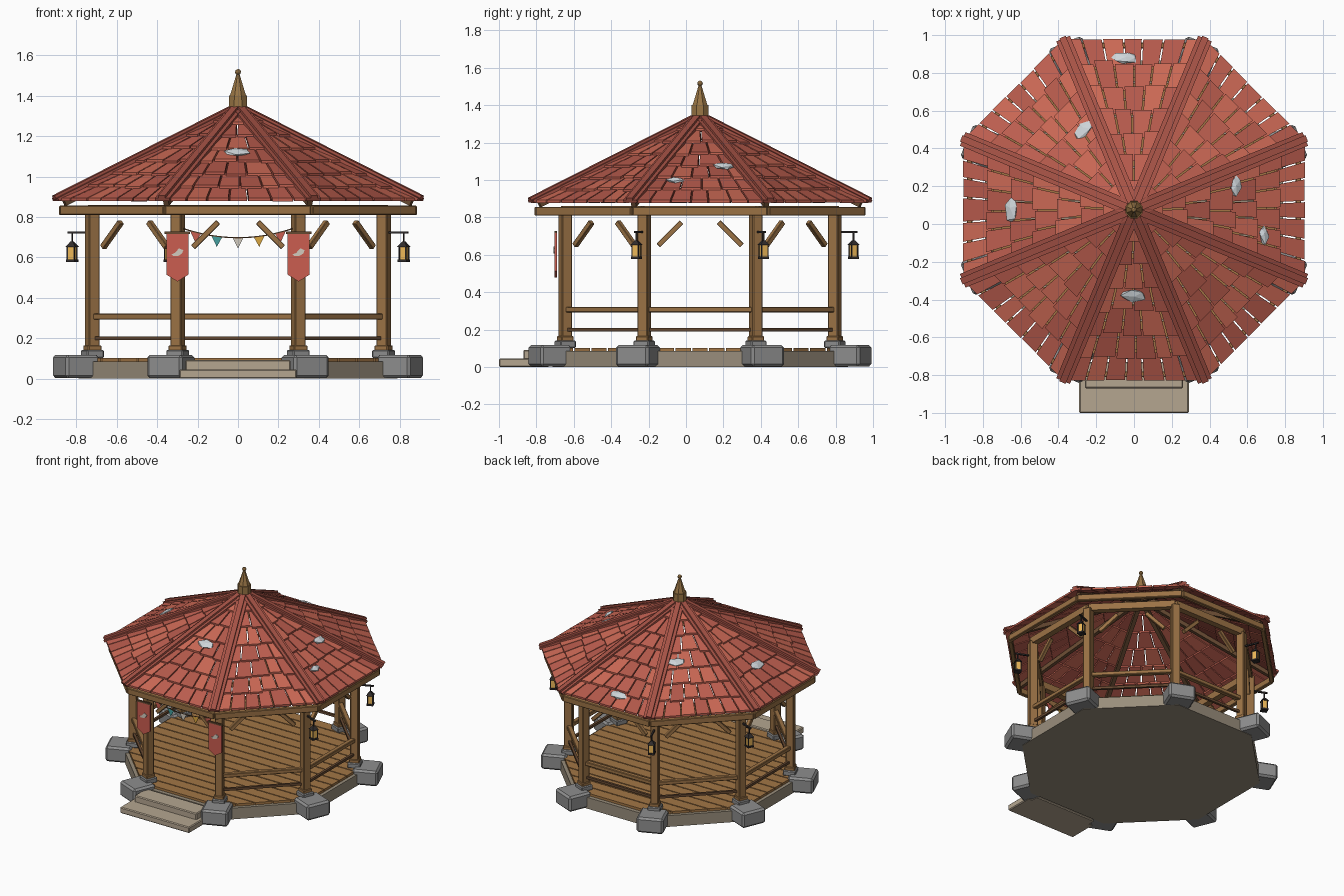
import bpy, bmesh, math, random
from mathutils import Vector, Matrix

if "Cube" in bpy.data.objects:
    bpy.data.objects.remove(bpy.data.objects["Cube"])
random.seed(4)
CY = 0.075
T = math.tan(math.pi / 8)
C8 = math.cos(math.pi / 8)

def mat(name, r, g, b):
    m = bpy.data.materials.new(name)
    m.diffuse_color = (r, g, b, 1)
    m.use_nodes = True
    m.node_tree.nodes["Principled BSDF"].inputs["Base Color"].default_value = m.diffuse_color
    return m

WOOD = mat("wood", .33, .17, .06)
DARK = mat("dark_wood", .13, .065, .03)
DECK = mat("deck_wood", .36, .18, .06)
IRON = mat("iron", .03, .025, .025)
AMBER = mat("amber", .85, .48, .1)
STONE = mat("stone", .27, .27, .27)
SAND = mat("sandstone", .46, .38, .28)
BASE = mat("base_stone", .32, .27, .2)
PALE = mat("pale_slate", .62, .67, .7)
RED = mat("red_cloth", .6, .11, .08)
TEAL = mat("teal_cloth", .06, .35, .35)
GOLD = mat("gold_cloth", .7, .38, .05)
CREAM = mat("cream_cloth", .65, .6, .52)
BRASS = mat("brass", .32, .18, .06)
HIP = mat("hip_red", .38, .085, .06)
TILES = [mat("tile_a", .6, .14, .09), mat("tile_b", .52, .115, .08), mat("tile_c", .46, .1, .07)]

def finish(bm, name, mats, bevel=0):
    bmesh.ops.recalc_face_normals(bm, faces=bm.faces)
    me = bpy.data.meshes.new(name)
    bm.to_mesh(me)
    bm.free()
    for m in mats if isinstance(mats, list) else [mats]:
        me.materials.append(m)
    ob = bpy.data.objects.new(name, me)
    bpy.context.collection.objects.link(ob)
    if bevel:
        b = ob.modifiers.new("bevel", "BEVEL")
        b.width, b.segments = bevel, 1
    return ob

def box(name, c, size, m, rot=0, bevel=0):
    bm = bmesh.new()
    M = Matrix.Translation(c) @ Matrix.Rotation(rot, 4, "Z") @ Matrix.Diagonal((*size, 1))
    bmesh.ops.create_cube(bm, size=1, matrix=M)
    return finish(bm, name, m, bevel)

def bar(name, p, q, w, h, m, bevel=0):
    p, q = Vector(p), Vector(q)
    d = (q - p).normalized()
    side = d.cross(Vector((0, 0, 1))).normalized()
    R = Matrix((d, side, side.cross(d))).transposed().to_4x4()
    bm = bmesh.new()
    M = Matrix.Translation((p + q) / 2) @ R @ Matrix.Diagonal(((q - p).length, w, h, 1))
    bmesh.ops.create_cube(bm, size=1, matrix=M)
    return finish(bm, name, m, bevel)

def cone(name, c, r1, r2, h, n, m, rot=0):
    bm = bmesh.new()
    M = Matrix.Translation((c[0], c[1], c[2] + h / 2)) @ Matrix.Rotation(rot, 4, "Z")
    bmesh.ops.create_cone(bm, cap_ends=True, segments=n, radius1=r1, radius2=r2, depth=h, matrix=M)
    return finish(bm, name, m)

def slab(bm, lower, upper, idx=0):
    n = len(lower)
    a = [bm.verts.new(v) for v in lower]
    b = [bm.verts.new(v) for v in upper]
    fs = [bm.faces.new(a[::-1]), bm.faces.new(b)]
    fs += [bm.faces.new((a[i], a[(i + 1) % n], b[(i + 1) % n], b[i])) for i in range(n)]
    for f in fs:
        f.material_index = idx

def sheet(name, pts, y, t, m):
    bm = bmesh.new()
    slab(bm, [(x, y, z) for x, z in pts], [(x, y + t, z) for x, z in pts])
    return finish(bm, name, m)

def P(r, az, z):
    return Vector((r * math.cos(az), CY + r * math.sin(az), z))

# Base, steps and plank floor
cone("base", (0, CY, 0), .79 / C8, .79 / C8, .085, 8, BASE, math.pi / 8)
box("lower_step", (0, -.89, .023), (.58, .22, .046), SAND, 0, .006)
box("upper_step", (0, -.80, .046), (.52, .14, .092), SAND, 0, .006)
bm = bmesh.new()
A, n = .765, 17
half = lambda y: min(A, A * math.sqrt(2) - abs(y))
for j in range(n):
    y0, y1 = -A + 2 * A * j / n + .004, -A + 2 * A * (j + 1) / n - .004
    q = [(-half(y0), y0), (half(y0), y0), (half(y1), y1), (-half(y1), y1)]
    slab(bm, [(x, y + CY, .08) for x, y in q], [(x, y + CY, .103) for x, y in q])
finish(bm, "floor_planks", DECK)

# Posts, footings, beams, rails and braces around the octagon
azs = [math.radians(22.5 + 45 * k) for k in range(8)]
for k, a in enumerate(azs):
    box("footing", P(.868, a, .06), (.18, .19, .115), STONE, a, .014)
    box("post_plinth", P(.78, a, .122), (.09, .09, .04), STONE, a, .006)
    box("post", P(.78, a, .48), (.058, .058, .70), WOOD, a, .005)
    box("post_foot", P(.78, a, .15), (.07, .07, .03), WOOD, a, .004)
    b = azs[(k + 1) % 8]
    p, q = P(.78, a, 0), P(.78, b, 0)
    up = lambda z: Vector((0, 0, z))
    bar("top_plate", p + up(.835), q + up(.835), .045, .05, WOOD)
    bar("eave_beam", P(.942, a, .833), P(.942, b, .833), .03, .046, WOOD, .004)
    if k != 5:
        bar("top_rail", p + up(.307), q + up(.307), .034, .03, WOOD, .004)
        bar("low_rail", p + up(.199), q + up(.199), .018, .018, DARK)
    d = (q - p).normalized()
    for s, e in ((p, d), (q, -d)):
        bar("brace", s + e * .075 + up(.65), s + e * .20 + up(.775), .028, .028, WOOD, .003)

# Roof shingles, in courses on eight slopes
SL = .51
zr = lambda r: 1.325 - SL * r
bm = bmesh.new()
N, r_in, r_out = 7, .035, .905
step = (r_out - r_in) / N
for k in range(8):
    a = k * math.pi / 4
    rad, tan = Vector((math.cos(a), math.sin(a), 0)), Vector((-math.sin(a), math.cos(a), 0))
    for i in range(N):
        r0, r1 = r_in + i * step, r_in + (i + 1) * step
        cols = max(1, round(2 * r1 * T / .108))
        cuts = [-1] + [-1 + 2 * (c + random.uniform(-.12, .12)) / cols for c in range(1, cols)] + [1]
        for c in range(cols):
            ra = max(.02, r0 - .025)
            rb = r1 + (random.uniform(-.012, .012) if i < N - 1 else random.uniform(-.004, 0))
            g = .004
            quad = []
            for r, f, s, lift in ((ra, cuts[c], 1, 0), (rb, cuts[c], 1, .014),
                                  (rb, cuts[c + 1], -1, .014), (ra, cuts[c + 1], -1, 0)):
                w = f * r * T + s * min(g, r * T * .2)
                quad.append(Vector((0, CY, zr(r) + lift)) + rad * r + tan * w)
            slab(bm, quad, [v + Vector((0, 0, .015)) for v in quad], random.randrange(3))
finish(bm, "roof_shingles", TILES)

# Hip caps and rafters along the roof corners
hz = lambda r: zr(r * C8)
for a in azs:
    bar("hip_board", P(.04, a, hz(.04) + .02), P(.978, a, hz(.978) + .022), .078, .016, HIP)
    bar("hip_ridge", P(.04, a, hz(.04) + .03), P(.985, a, hz(.985) + .034), .036, .022, HIP)
    bar("hip_rafter", P(.04, a, hz(.04) - .02), P(.93, a, hz(.93) - .018), .028, .03, DARK)

# Pale loose slates lying on the roof
for x, y, s in ((-.05, .88, 1), (-.27, .5, 1), (-.65, .08, 1), (.54, .2, .9), (.69, -.06, .72), (0, -.38, 1)):
    a = round(math.atan2(y - CY, x) / (math.pi / 4)) * math.pi / 4
    rad, t = Vector((math.cos(a), math.sin(a), 0)), Vector((-math.sin(a), math.cos(a), 0))
    down = (rad - Vector((0, 0, SL))).normalized()
    R = Matrix((t, down, t.cross(down))).transposed().to_4x4()
    z = zr(Vector((x, y - CY, 0)).dot(rad)) + .026
    bm = bmesh.new()
    bmesh.ops.create_icosphere(bm, subdivisions=1, radius=1, matrix=Matrix.Translation((x, y, z)) @ R
                               @ Matrix.Diagonal((.07 * s, .037 * s, .014, 1)))
    for v in bm.verts:
        v.co += t * random.uniform(-.01, .01) + down * random.uniform(-.006, .006)
    finish(bm, "loose_slate", PALE)

# Finial
cone("finial_collar", (0, CY, 1.295), .075, .066, .025, 8, BRASS, math.pi / 8)
cone("finial_drum", (0, CY, 1.31), .05, .048, .092, 8, BRASS, math.pi / 8)
cone("finial_spire", (0, CY, 1.40), .043, .007, .11, 8, BRASS, math.pi / 8)
bm = bmesh.new()
bmesh.ops.create_icosphere(bm, subdivisions=2, radius=.015, matrix=Matrix.Translation((0, CY, 1.517)))
finish(bm, "finial_ball", BRASS)

# Lanterns hung from four posts
for deg in (-22.5, 22.5, 112.5, 157.5):
    a = math.radians(deg)
    bar("lantern_arm", P(.79, a, .722), P(.91, a, .722), .012, .01, IRON)
    c = P(.888, a, 0)
    at = lambda z: (c.x, c.y, z)
    box("lantern_hook", at(.698), (.007, .007, .05), IRON, a)
    cone("lantern_cap", at(.652), .036, .01, .026, 4, IRON, a + math.pi / 4)
    box("lantern_glass", at(.618), (.032, .032, .068), AMBER, a)
    box("lantern_base", at(.584), (.046, .046, .012), IRON, a)
    for sx in (-1, 1):
        for sy in (-1, 1):
            o = Matrix.Rotation(a, 3, "Z") @ Vector((sx * .018, sy * .018, .62))
            box("lantern_bar", c + o, (.006, .006, .072), IRON, a)

# Banners on the front posts
for x in (-.3, .3):
    box("banner_rod", (x, -.697, .722), (.125, .014, .012), DARK)
    sheet("banner", [(x - .055, .72), (x - .055, .515), (x, .48), (x + .055, .515), (x + .055, .72)],
          -.703, .012, RED)
    emblem = [(-.03, .615), (-.012, .622), (.008, .645), (.03, .635), (.022, .618), (.004, .607), (-.02, .606)]
    sheet("banner_patch", [(x + u, z) for u, z in emblem], -.708, .006, CREAM)

# Bunting between the front posts
sag = lambda x: .697 + .045 * (x / .27) ** 2
xs = [-.27 + .54 * i / 12 for i in range(13)]
for u, v in zip(xs, xs[1:]):
    bar("bunting_cord", (u, -.655, sag(u)), (v, -.655, sag(v)), .006, .006, DARK)
for x, m in ((-.21, RED), (-.105, TEAL), (0, CREAM), (.105, GOLD), (.21, RED)):
    sheet("bunting_flag", [(x - .027, sag(x - .027)), (x, sag(x) - .052), (x + .027, sag(x + .027))],
          -.658, .005, m)
